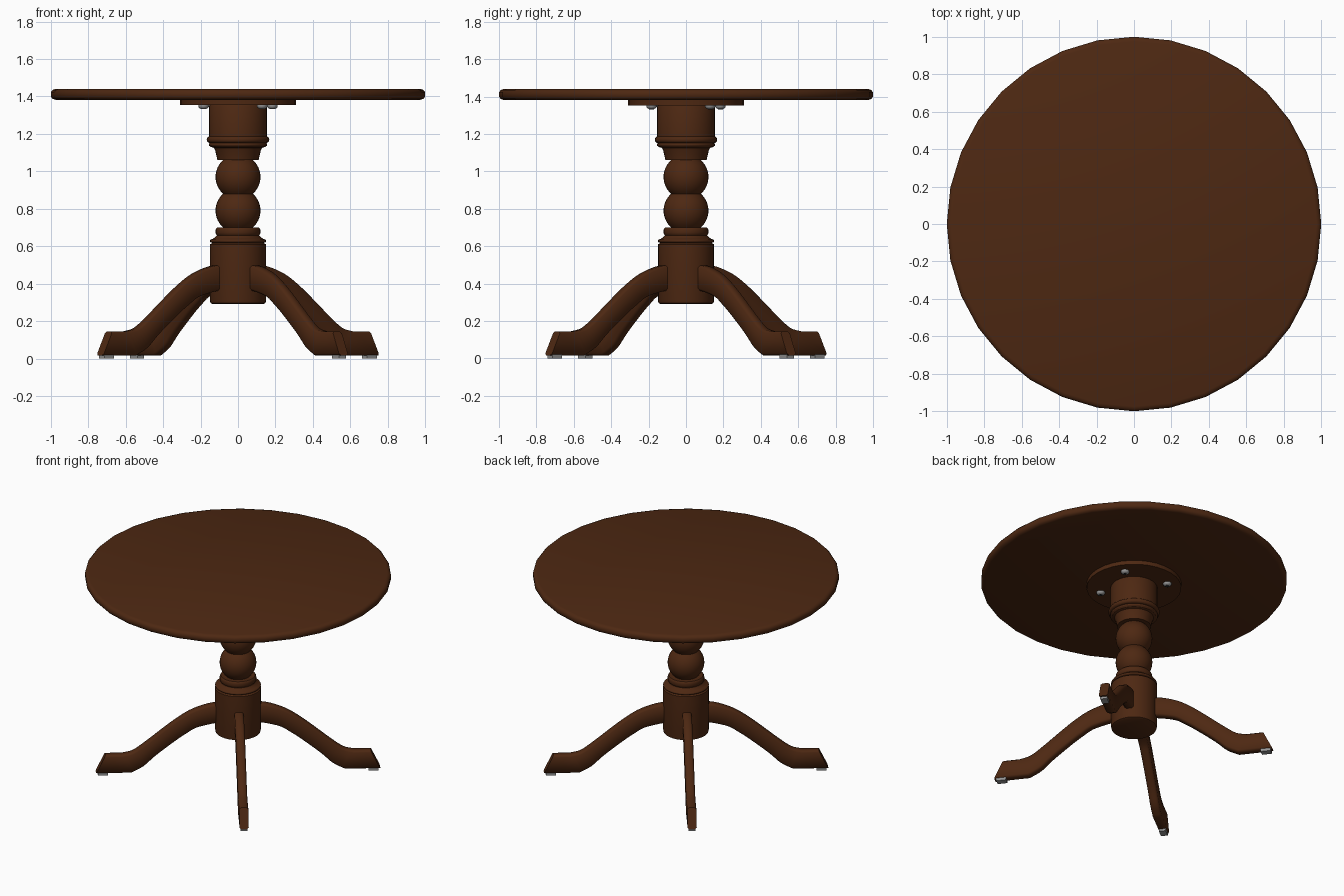
import bpy, bmesh, math
from mathutils import Matrix, Vector

if "Cube" in bpy.data.objects:
    bpy.data.objects.remove(bpy.data.objects["Cube"])

LEG_ANGLE = 37.5     # heading of the first leg, degrees
SCREW_ANGLE = 35


def material(name, rgb):
    m = bpy.data.materials.new(name)
    m.diffuse_color = (*rgb, 1)
    m.use_nodes = True
    m.node_tree.nodes["Principled BSDF"].inputs["Base Color"].default_value = m.diffuse_color
    return m


WOOD = material("dark brown wood", (0.075, 0.021, 0.006))
METAL = material("grey metal", (0.30, 0.30, 0.30))
DARK = material("dark slot", (0.02, 0.02, 0.02))


def finish(bm, name, mats, smooth=40):
    bmesh.ops.recalc_face_normals(bm, faces=bm.faces)
    me = bpy.data.meshes.new(name)
    bm.to_mesh(me)
    bm.free()
    ob = bpy.data.objects.new(name, me)
    bpy.context.collection.objects.link(ob)
    for m in mats:
        me.materials.append(m)
    bpy.ops.object.select_all(action='DESELECT')
    ob.select_set(True)
    bpy.context.view_layer.objects.active = ob
    if smooth:
        bpy.ops.object.shade_smooth_by_angle(angle=math.radians(smooth))
    return ob


def lathe(name, profile, mat, sides=32, smooth=40):
    """Turn a (radius, z) profile about the z axis, with flat end caps."""
    bm = bmesh.new()
    rings = []
    for r, z in profile:
        rings.append([bm.verts.new((r * math.cos(2 * math.pi * i / sides),
                                    r * math.sin(2 * math.pi * i / sides), z))
                      for i in range(sides)])
    for a, b in zip(rings, rings[1:]):
        for i in range(sides):
            j = (i + 1) % sides
            bm.faces.new((a[i], a[j], b[j], b[i]))
    bm.faces.new(rings[0][::-1])
    bm.faces.new(rings[-1])
    return finish(bm, name, [mat], smooth)


def bulge(z0, z1, r_end, r_mid, n=10):
    """Rounded bead between two heights."""
    out = []
    for i in range(n + 1):
        t = -1 + 2 * i / n
        out.append((r_end + (r_mid - r_end) * math.sqrt(max(0, 1 - t * t)),
                    (z0 + z1) / 2 + t * (z1 - z0) / 2))
    return out


def ball(z0, z1, r, n=12):
    """Sphere slice that fills the span between two heights."""
    c, h = (z0 + z1) / 2, (z1 - z0) / 2
    a = math.asin(h / r)
    return [(r * math.cos(-a + 2 * a * i / n), c + r * math.sin(-a + 2 * a * i / n))
            for i in range(n + 1)]


# Round top with a softened rim
lathe("table_top", [(0.975, 1.382), (0.99, 1.387), (1.0, 1.399), (1.0, 1.423),
                    (0.99, 1.435), (0.975, 1.44)], WOOD, smooth=50)

# Mounting plate under the top
lathe("mounting_plate", [(0.31, 1.353), (0.31, 1.384)], WOOD)

# Turned column, from the hub up
profile = [(0.135, 0.29), (0.147, 0.296), (0.15, 0.31), (0.15, 0.61), (0.135, 0.618)]
profile += bulge(0.618, 0.638, 0.138, 0.15, 6)
profile += [(0.125, 0.645), (0.115, 0.657)]
profile += bulge(0.657, 0.70, 0.112, 0.12, 6)
profile += ball(0.70, 0.88, 0.12)
profile += ball(0.88, 1.06, 0.12)
profile += [(0.11, 1.06), (0.122, 1.112), (0.128, 1.125), (0.145, 1.13)]
profile += bulge(1.132, 1.152, 0.146, 0.156, 6)
profile += bulge(1.152, 1.186, 0.155, 0.167, 6)
profile += [(0.155, 1.19), (0.155, 1.345), (0.15, 1.355)]
lathe("column", profile, WOOD)


# Curved legs: matching upper and lower edge points (distance out, height)
def smooth_path(pts, steps=4):
    """Catmull-Rom curve through the points."""
    v = [Vector(p) for p in pts]
    v = [2 * v[0] - v[1]] + v + [2 * v[-1] - v[-2]]
    out = []
    for a, b, c, d in zip(v, v[1:], v[2:], v[3:]):
        for k in range(steps):
            t = k / steps
            out.append(0.5 * (2 * b + (c - a) * t + (2 * a - 5 * b + 4 * c - d) * t * t
                              + (3 * b - a - 3 * c + d) * t ** 3))
    return out + [v[-2]]


upper = smooth_path([(0.10, 0.50), (0.19, 0.491), (0.30, 0.452), (0.385, 0.40),
                     (0.47, 0.335), (0.61, 0.22), (0.69, 0.163), (0.76, 0.145)])
lower = smooth_path([(0.10, 0.365), (0.17, 0.358), (0.276, 0.33), (0.34, 0.29),
                     (0.41, 0.24), (0.54, 0.135), (0.62, 0.06), (0.70, 0.016)])
upper.append(Vector((0.868, 0.145)))      # flat toe
lower.append(Vector((0.93, 0.016)))


def leg(name, angle):
    w, c = 0.03, 0.012                    # half width, edge chamfer
    bm = bmesh.new()
    rings = []
    for u, l in zip(upper, lower):
        d = (u - l).normalized() * c
        section = [(l, -w + c), (l, w - c), (l + d, w), (u - d, w),
                   (u, w - c), (u, -w + c), (u - d, -w), (l + d, -w)]
        rings.append([bm.verts.new((p.x, y, p.y)) for p, y in section])
    for a, b in zip(rings, rings[1:]):
        for i in range(8):
            j = (i + 1) % 8
            bm.faces.new((a[i], a[j], b[j], b[i]))
    bm.faces.new(rings[0])
    bm.faces.new(rings[-1])
    bm.transform(Matrix.Rotation(angle, 4, 'Z'))
    finish(bm, name, [WOOD], 50)


def foot_pad(name, angle):
    bm = bmesh.new()
    bmesh.ops.create_cube(bm, size=1, matrix=Matrix.Rotation(angle, 4, 'Z')
                          @ Matrix.Translation((0.885, 0, 0.01))
                          @ Matrix.Diagonal((0.065, 0.045, 0.02, 1)))
    finish(bm, name, [METAL], 0)


# Pan-head screw with a crossed slot, pointing up into the plate
def screw(name, angle):
    x, y = 0.225 * math.cos(angle), 0.225 * math.sin(angle)
    head = lathe(name + "_head", [(0.014, 1.333), (0.023, 1.338), (0.028, 1.346),
                                  (0.028, 1.354)], METAL, sides=12)
    head.location = (x, y, 0)
    bm = bmesh.new()
    for sx, sy in ((0.026, 0.007), (0.007, 0.026)):
        bmesh.ops.create_cube(bm, size=1, matrix=Matrix.Translation((x, y, 1.333))
                              @ Matrix.Rotation(angle, 4, 'Z')
                              @ Matrix.Diagonal((sx, sy, 0.003, 1)))
    finish(bm, name + "_slot", [DARK], 0)


for k in range(4):
    a = math.radians(LEG_ANGLE + 90 * k)
    leg(f"leg_{k + 1}", a)
    foot_pad(f"foot_pad_{k + 1}", a)
    screw(f"screw_{k + 1}", math.radians(SCREW_ANGLE + 90 * k))
